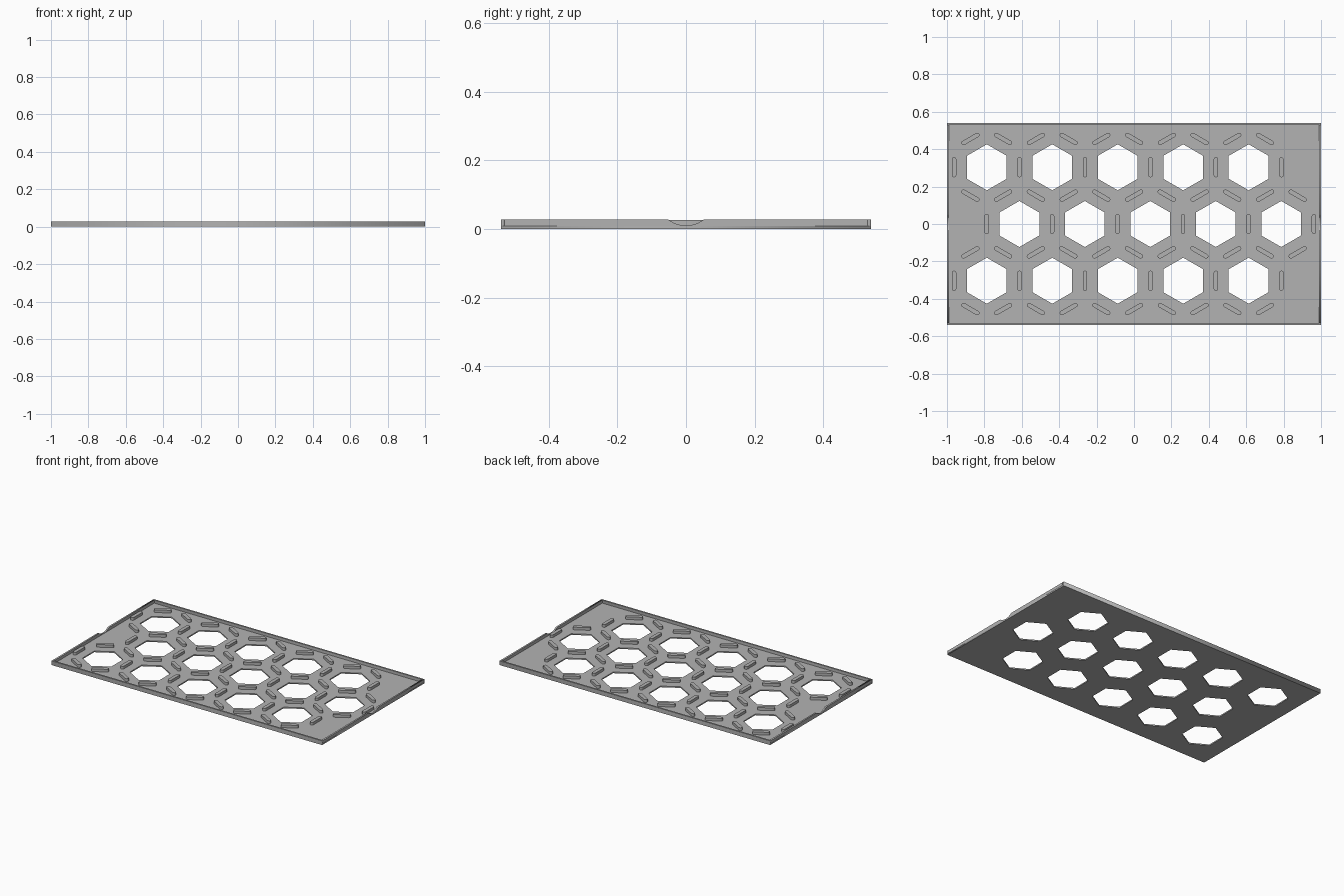
import bpy
from math import cos, sin, pi, radians, sqrt
from mathutils import Matrix, Vector

if "Cube" in bpy.data.objects:
    bpy.data.objects.remove(bpy.data.objects["Cube"])

HALF_X, HALF_Y = 1.0, 0.54
FLOOR, HEIGHT, RIM = 0.008, 0.028, 0.011
PITCH, HEX_R = 0.35, 0.123
ROW = PITCH * sqrt(3) / 2

grey = bpy.data.materials.new("plain_grey")
grey.use_nodes = True
grey.diffuse_color = (0.45, 0.45, 0.45, 1)
grey.node_tree.nodes["Principled BSDF"].inputs["Base Color"].default_value = (0.45, 0.45, 0.45, 1)


def slab(name, outlines, thickness, matrix):
    """Fill closed 2D outlines (inner ones become holes) and extrude upward."""
    curve = bpy.data.curves.new(name, "CURVE")
    curve.dimensions = "2D"
    curve.fill_mode = "BOTH"
    curve.extrude = thickness / 2
    for outline in outlines:
        spline = curve.splines.new("POLY")
        spline.points.add(len(outline) - 1)
        for point, (x, y) in zip(spline.points, outline):
            point.co = (x, y, 0, 1)
        spline.use_cyclic_u = True
    obj = bpy.data.objects.new(name, curve)
    bpy.context.collection.objects.link(obj)
    bpy.ops.object.select_all(action="DESELECT")
    obj.select_set(True)
    bpy.context.view_layer.objects.active = obj
    bpy.ops.object.convert(target="MESH")
    obj = bpy.context.view_layer.objects.active
    obj.data.transform(matrix @ Matrix.Translation((0, 0, thickness / 2)))
    obj.data.materials.clear()
    obj.data.materials.append(grey)
    return obj


def rectangle(x, y):
    return [(-x, -y), (x, -y), (x, y), (-x, y)]


def pill(length, width, steps=6):
    r = width / 2
    reach = length / 2 - r
    return [(side * reach + r * cos(a), r * sin(a))
            for side, start in ((1, -pi / 2), (-1, pi / 2))
            for a in (start + pi * i / steps for i in range(steps + 1))]


# Hexagon centres: three staggered rows of five
centres = []
for row in (-1, 0, 1):
    shift = 0.087 if row == 0 else -0.087
    centres += [(PITCH * (i - 2) + shift, ROW * row) for i in range(5)]

# Thin floor with hexagonal openings
holes = [[(cx + HEX_R * sin(k * pi / 3), cy + HEX_R * cos(k * pi / 3)) for k in range(6)]
         for cx, cy in centres]
slab("floor_plate", [rectangle(HALF_X, HALF_Y)] + holes, FLOOR, Matrix())

# Long rim walls
for side, label in ((-1, "front"), (1, "back")):
    slab(label + "_rim", [rectangle(HALF_X, RIM / 2)], HEIGHT - FLOOR,
         Matrix.Translation((0, side * (HALF_Y - RIM / 2), FLOOR)))

# Short rim walls, each with a shallow curved dip in the middle
dip_half, dip_low = 0.052, 0.010
sag = HEIGHT - dip_low
radius = (dip_half ** 2 + sag ** 2) / (2 * sag)
dip = []
for i in range(13):
    y = dip_half * (1 - i / 6)
    dip.append((y, dip_low + radius - sqrt(radius ** 2 - y ** 2)))
inner = HALF_Y - RIM
profile = [(-inner, FLOOR), (inner, FLOOR), (inner, HEIGHT)] + dip + [(-inner, HEIGHT)]
to_yz = Matrix(((0, 0, 1, 0), (1, 0, 0, 0), (0, 1, 0, 0), (0, 0, 0, 1)))
for x, label in ((-HALF_X, "right"), (HALF_X - RIM, "left")):
    slab(label + "_rim", [profile], RIM, Matrix.Translation((x, 0, 0)) @ to_yz)

# Slim upright ridges around every opening, shared between neighbours
spots = {}
for cx, cy in centres:
    for k in range(6):
        a = k * pi / 3
        x, y = cx + PITCH / 2 * cos(a), cy + PITCH / 2 * sin(a)
        spots[(round(x, 2), round(y, 2))] = (x, y, a + pi / 2)
ridge = slab("divider_ridge", [pill(0.108, 0.024)], 0.026 - FLOOR, Matrix())
for n, (x, y, angle) in enumerate(spots.values()):
    part = ridge if n == 0 else bpy.data.objects.new("divider_ridge", ridge.data)
    if n:
        bpy.context.collection.objects.link(part)
    part.location = Vector((x, y, FLOOR))
    part.rotation_euler.z = angle
